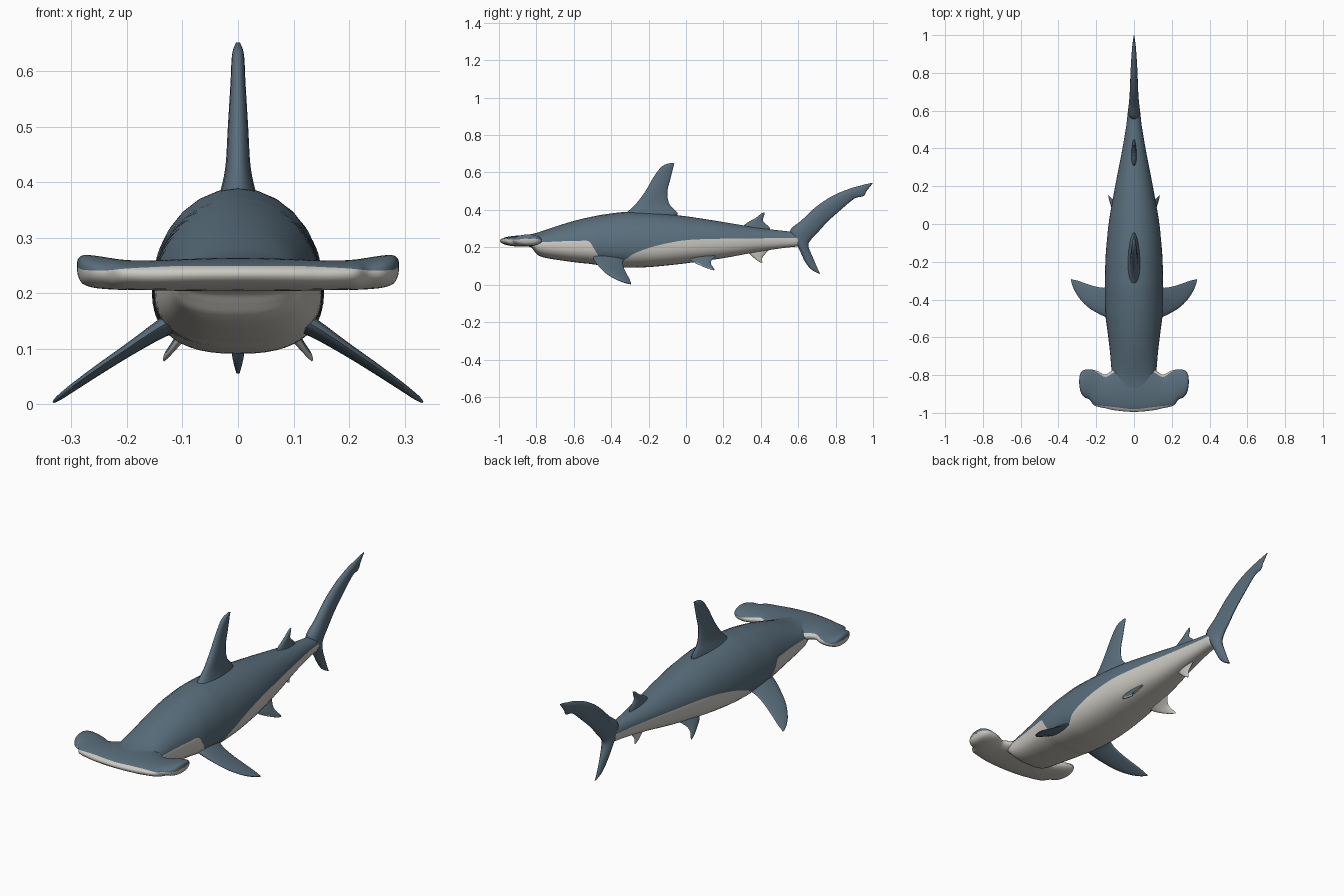
import bpy, bmesh, math
from mathutils import Vector


def material(name, rgb):
    m = bpy.data.materials.new(name)
    m.diffuse_color = (*rgb, 1)
    return m


BLUE = material("slate blue", (0.10, 0.155, 0.20))
PALE = material("pale belly", (0.60, 0.58, 0.53))


def resample(rows, n):
    """Smooth curve through rows of numbers, n steps per span."""
    out = []
    for i in range(len(rows) - 1):
        a, b = rows[i], rows[i + 1]
        p = rows[max(i - 1, 0)]
        q = rows[min(i + 2, len(rows) - 1)]
        for k in range(n):
            t = k / n
            out.append([0.5 * (2 * B + (C - A) * t + (2 * A - 5 * B + 4 * C - D) * t * t
                               + (3 * B - A - 3 * C + D) * t ** 3)
                        for A, B, C, D in zip(p, a, b, q)])
    return out + [list(rows[-1])]


def loft(name, rings, pale_rule):
    """Skin closed rings; pale_rule(segment index, face normal) picks the pale colour."""
    bm = bmesh.new()
    vs = [[bm.verts.new(p) for p in r] for r in rings]
    n = len(rings[0])
    seg = bm.faces.layers.int.new("seg")
    for a, b in zip(vs, vs[1:]):
        for j in range(n):
            k = (j + 1) % n
            bm.faces.new((a[j], a[k], b[k], b[j]))[seg] = j
    bm.faces.new(vs[0][::-1])
    bm.faces.new(vs[-1])
    bmesh.ops.recalc_face_normals(bm, faces=bm.faces)
    bm.normal_update()
    for f in bm.faces:
        f.material_index = int(pale_rule(f[seg], f.normal))
    bm.faces.layers.int.remove(seg)
    me = bpy.data.meshes.new(name)
    bm.to_mesh(me)
    bm.free()
    me.materials.append(BLUE)
    me.materials.append(PALE)
    ob = bpy.data.objects.new(name, me)
    bpy.context.collection.objects.link(ob)
    bpy.ops.object.select_all(action='DESELECT')
    ob.select_set(True)
    bpy.context.view_layer.objects.active = ob
    bpy.ops.object.shade_smooth_by_angle(angle=math.radians(50))
    return ob


TOP, LOW = 18, 18   # segments above and below the colour line


def section(w, zt, zb, zc, split, low_pow=2.5):
    """Cross-section (u, z) points whose first TOP segments lie above the split height."""
    ht, hb = zt - zc, zc - zb
    if split >= zc:
        t0 = math.asin(min((split - zc) / ht, 0.95))
    else:
        t0 = -math.asin(min((zc - split) / hb, 0.95) ** (low_pow / 2))
    angs = [t0 + (math.pi - 2 * t0) * i / TOP for i in range(TOP)]
    angs += [math.pi - t0 + (math.pi + 2 * t0) * i / LOW for i in range(LOW)]
    pts = []
    for a in angs:
        c, s = math.cos(a), math.sin(a)
        e = 1 if s >= 0 else 2 / low_pow
        pts.append((w * math.copysign(abs(c) ** e, c),
                    zc + (ht * s if s >= 0 else -hb * abs(s) ** e)))
    return pts


def below_split(j, normal):
    return j >= TOP


# Body: y, half width, top, bottom, widest height, colour line
body_rows = [
    (-0.92, 0.09, 0.258, 0.215, 0.238, 0.240),
    (-0.86, 0.105, 0.265, 0.205, 0.235, 0.235),
    (-0.83, 0.110, 0.270, 0.200, 0.225, 0.230),
    (-0.812, 0.113, 0.274, 0.180, 0.220, 0.226),
    (-0.79, 0.117, 0.280, 0.157, 0.215, 0.226),
    (-0.75, 0.121, 0.293, 0.143, 0.213, 0.228),
    (-0.67, 0.128, 0.320, 0.130, 0.210, 0.232),
    (-0.58, 0.139, 0.346, 0.118, 0.208, 0.234),
    (-0.52, 0.147, 0.360, 0.112, 0.206, 0.232),
    (-0.49, 0.151, 0.366, 0.108, 0.205, 0.190),
    (-0.45, 0.153, 0.374, 0.102, 0.205, 0.142),
    (-0.34, 0.155, 0.388, 0.092, 0.205, 0.130),
    (-0.28, 0.154, 0.388, 0.091, 0.205, 0.165),
    (-0.20, 0.152, 0.385, 0.094, 0.207, 0.196),
    (-0.10, 0.145, 0.377, 0.103, 0.212, 0.222),
    (0.02, 0.132, 0.363, 0.117, 0.220, 0.240),
    (0.20, 0.100, 0.335, 0.142, 0.230, 0.246),
    (0.38, 0.065, 0.305, 0.175, 0.240, 0.248),
    (0.52, 0.041, 0.288, 0.196, 0.242, 0.249),
    (0.59, 0.033, 0.280, 0.204, 0.242, 0.249),
    (0.61, 0.022, 0.270, 0.212, 0.242, 0.249),
]
loft("body", [[(u, y, z) for u, z in section(w, zt, zb, zc, sp)]
              for y, w, zt, zb, zc, sp in resample(body_rows, 4)], below_split)

# Hammer head: x, front y, back y, top, bottom, colour line
half_head = [
    (0.00, -0.995, -0.72, 0.264, 0.203, 0.249),
    (0.10, -0.987, -0.765, 0.261, 0.204, 0.249),
    (0.15, -0.976, -0.797, 0.259, 0.205, 0.247),
    (0.19, -0.968, -0.780, 0.259, 0.206, 0.245),
    (0.215, -0.957, -0.772, 0.261, 0.206, 0.243),
    (0.235, -0.930, -0.770, 0.264, 0.207, 0.241),
    (0.262, -0.918, -0.772, 0.268, 0.210, 0.241),
    (0.280, -0.895, -0.784, 0.268, 0.217, 0.242),
    (0.288, -0.865, -0.805, 0.262, 0.230, 0.246),
    (0.290, -0.845, -0.825, 0.254, 0.243, 0.248),
]
head_rows = [(-r[0], *r[1:]) for r in half_head[:0:-1]] + half_head
head_rings = []
for x, yf, yb, zt, zb, sp in resample(head_rows, 3):
    zc = zb + 0.55 * (zt - zb)
    head_rings.append([(x, (yf + yb) / 2 + u, z)
                       for u, z in section((yb - yf) / 2, zt, zb, zc, sp, 2.3)])
loft("hammer_head", head_rings, below_split)


def fin(name, rows, thick_dir, pale_rule):
    """rows: leading xyz, trailing xyz, half thickness, from root to tip."""
    rings = []
    d = Vector(thick_dir).normalized()
    for r in resample(rows, 5):
        le, te, t = Vector(r[:3]), Vector(r[3:6]), max(r[6], 0.001)
        ring = []
        for k in range(20):
            a = 2 * math.pi * k / 20
            u = (1 - math.cos(a)) / 2
            ring.append(le.lerp(te, u) + d * t * math.sin(a) * (1.2 - 0.5 * u))
        rings.append(ring)
    return loft(name, rings, pale_rule)


def flat_rows(rows):
    """Centreline fins: leading yz, trailing yz, half thickness."""
    return [(0, a, b, 0, c, d, t) for a, b, c, d, t in rows]


def all_blue(j, normal):
    return False


def all_pale(j, normal):
    return True


# Centreline fins
fin("dorsal_fin", flat_rows([
    (-0.36, 0.35, -0.06, 0.345, 0.045), (-0.315, 0.388, -0.045, 0.382, 0.032),
    (-0.27, 0.43, -0.088, 0.43, 0.023), (-0.22, 0.495, -0.10, 0.495, 0.019),
    (-0.17, 0.58, -0.082, 0.57, 0.014), (-0.125, 0.635, -0.070, 0.62, 0.011),
    (-0.075, 0.652, -0.062, 0.648, 0.004)]), (1, 0, 0), all_blue)
fin("second_dorsal_fin", flat_rows([
    (0.29, 0.30, 0.45, 0.285, 0.016), (0.325, 0.330, 0.445, 0.308, 0.012),
    (0.37, 0.355, 0.412, 0.340, 0.009), (0.40, 0.378, 0.418, 0.370, 0.006),
    (0.417, 0.387, 0.421, 0.384, 0.002)]), (1, 0, 0), all_blue)
fin("anal_fin", flat_rows([
    (0.32, 0.185, 0.46, 0.20, 0.012), (0.345, 0.160, 0.43, 0.172, 0.010),
    (0.375, 0.133, 0.408, 0.145, 0.006), (0.40, 0.118, 0.408, 0.120, 0.002)]),
    (1, 0, 0), all_pale)
fin("tail_fin", flat_rows([
    (0.72, 0.055, 0.717, 0.057, 0.003), (0.675, 0.078, 0.702, 0.090, 0.010),
    (0.638, 0.120, 0.683, 0.135, 0.016), (0.600, 0.200, 0.655, 0.205, 0.028),
    (0.555, 0.284, 0.668, 0.240, 0.032), (0.620, 0.346, 0.705, 0.280, 0.026),
    (0.70, 0.420, 0.758, 0.338, 0.022), (0.79, 0.478, 0.825, 0.398, 0.019),
    (0.88, 0.515, 0.900, 0.460, 0.014), (0.93, 0.529, 0.950, 0.474, 0.010),
    (0.96, 0.537, 0.965, 0.500, 0.007), (0.997, 0.545, 0.997, 0.540, 0.002)]),
    (1, 0, 0), all_blue)

# Paired fins, built on each side
for s, side in ((1, "right"), (-1, "left")):
    def paired(rows):
        return [(s * a, b, c, s * d, e, f, t) for a, b, c, d, e, f, t in rows]

    fin("pectoral_fin_" + side, paired([
        (0.11, -0.50, 0.157, 0.11, -0.32, 0.145, 0.020),
        (0.15, -0.492, 0.133, 0.150, -0.337, 0.122, 0.015),
        (0.20, -0.468, 0.100, 0.200, -0.332, 0.090, 0.011),
        (0.25, -0.435, 0.066, 0.250, -0.317, 0.058, 0.009),
        (0.295, -0.385, 0.034, 0.295, -0.301, 0.028, 0.007),
        (0.322, -0.335, 0.013, 0.322, -0.295, 0.010, 0.005),
        (0.333, -0.300, 0.004, 0.333, -0.292, 0.003, 0.002)]),
        (s * 0.55, 0, 0.83), all_blue)
    fin("pelvic_fin_" + side, paired([
        (0.075, 0.00, 0.150, 0.075, 0.16, 0.155, 0.014),
        (0.098, 0.035, 0.125, 0.100, 0.135, 0.128, 0.010),
        (0.115, 0.080, 0.102, 0.117, 0.135, 0.108, 0.007),
        (0.128, 0.120, 0.086, 0.130, 0.148, 0.090, 0.005),
        (0.134, 0.148, 0.078, 0.134, 0.153, 0.079, 0.002)]),
        (s * 0.74, 0, 0.67), lambda j, n: n.z < 0)
